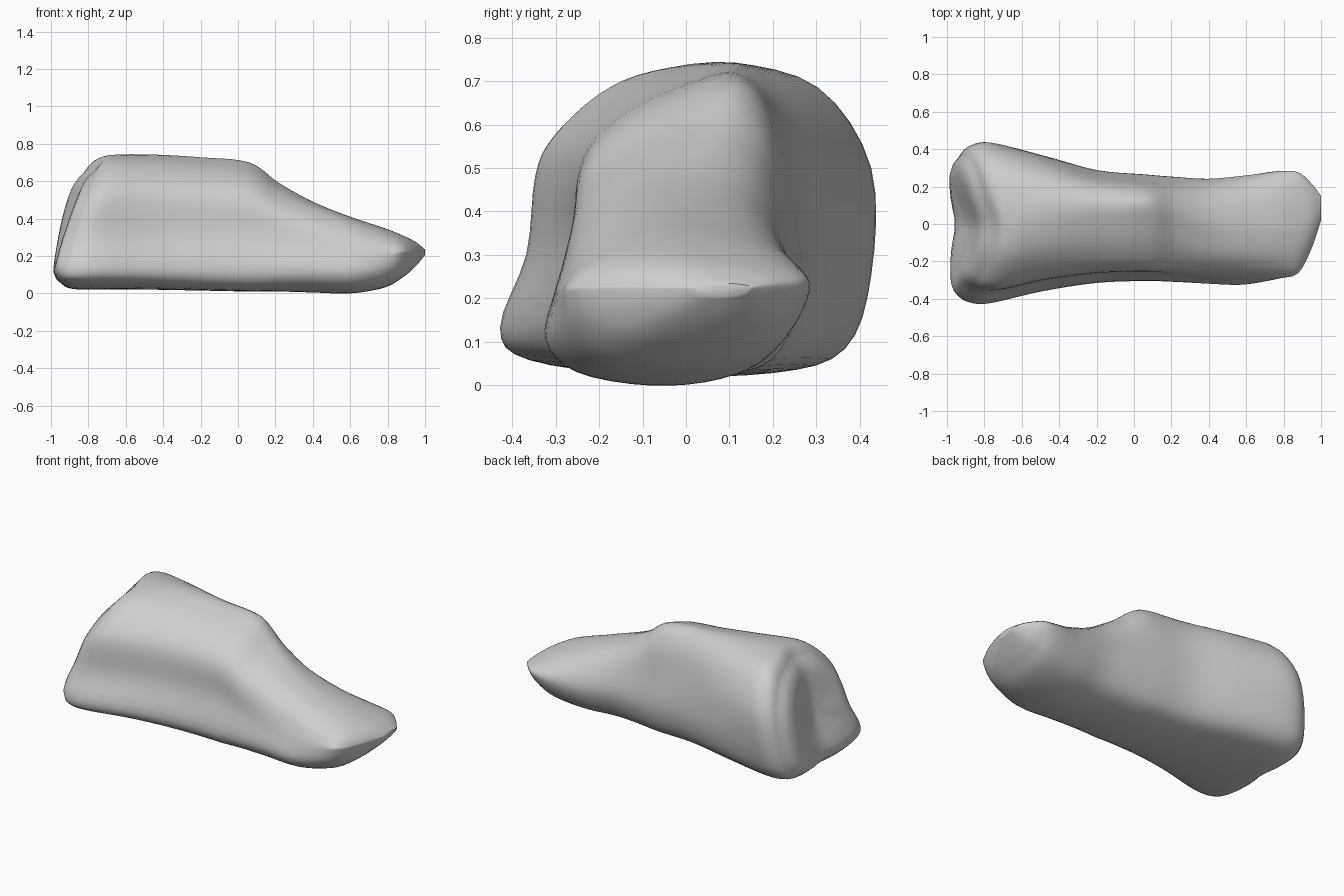
import bpy
import bmesh
from mathutils import Vector

default_cube = bpy.data.objects.get("Cube")
if default_cube:
    bpy.data.objects.remove(default_cube, do_unlink=True)

# Cross-section outlines (y, z), starting on the top ridge and going round the front
HEEL = [(.1, .74), (-.08, .722), (-.2, .67), (-.305, .57), (-.345, .48), (-.365, .3), (-.425, .13),
        (-.36, .055), (-.1, .02), (.2, .025), (.36, .08), (.42, .25), (.42, .5), (.3, .685)]
CREST = [(.12, .715), (0, .69), (-.12, .638), (-.215, .565), (-.255, .475), (-.265, .32),
         (-.31, .12), (-.24, .03), (-.08, .01), (.1, .02), (.215, .08), (.265, .24), (.235, .44),
         (.195, .62)]
WAIST = [(0, .41), (-.1, .405), (-.17, .385), (-.23, .34), (-.265, .29), (-.3, .2), (-.32, .1),
         (-.25, .03), (-.08, 0), (.08, .015), (.19, .07), (.25, .19), (.22, .3), (.13, .38)]
TOE = [(0, .32), (-.1, .315), (-.18, .295), (-.24, .265), (-.27, .235), (-.275, .215), (-.245, .15),
       (-.18, .095), (-.08, .075), (.08, .085), (.2, .13), (.27, .215), (.265, .26), (.16, .3)]

# Stations along the length: x, outline blend, y min, y max, z min, z max
STATIONS = [
    (-.97, 0, -.385, .37, .05, .67),
    (-.92, 0, -.415, .42, .025, .725),
    (-.8, 0, -.425, .435, .02, .742),
    (-.5, .35, -.36, .37, .02, .742),
    (-.2, .8, -.315, .29, .015, .727),
    (.06, 1, -.305, .265, .01, .7),
    (.22, 1.35, -.31, .252, .01, .59),
    (.4, 1.8, -.32, .242, .005, .49),
    (.6, 2.1, -.325, .26, 0, .41),
    (.78, 2.6, -.3, .285, .03, .35),
    (.88, 3, -.26, .275, .085, .31),
    (.95, 3, -.13, .215, .145, .275),
    (1, 3, .02, .15, .205, .235),
]


def spline(points, steps, closed):
    """Smooth curve through points of any dimension."""
    count = len(points)

    def pick(i):
        return points[i % count] if closed else points[min(max(i, 0), count - 1)]

    result = []
    for i in range(count if closed else count - 1):
        for s in range(steps):
            t = s / steps
            result.append(tuple(
                b + t / 2 * (c - a + t * (2 * a - 5 * b + 4 * c - d + t * (3 * b - a - 3 * c + d)))
                for a, b, c, d in zip(pick(i - 1), pick(i), pick(i + 1), pick(i + 2))))
    if not closed:
        result.append(points[-1])
    return result


def normalised(outline):
    """Smooth an outline and fit it to a unit square."""
    curve = spline(outline, 4, True)
    ys, zs = zip(*curve)
    return [((y - min(ys)) / (max(ys) - min(ys)), (z - min(zs)) / (max(zs) - min(zs)))
            for y, z in curve]


def section(station, outlines):
    """One upright ring of points."""
    x, blend, y0, y1, z0, z1 = station
    blend = min(max(blend, 0), len(outlines) - 1.001)
    index = int(blend)
    mix = blend - index
    ring = []
    for a, b in zip(outlines[index], outlines[index + 1]):
        u, v = (p + (q - p) * mix for p, q in zip(a, b))
        ring.append(Vector((x, y0 + (y1 - y0) * u, z0 + (z1 - z0) * v)))
    return ring


def leaned(p):
    """Tilt the back end forward towards the top, with a valley between its two lobes."""
    weight = min(1, max(0, -p.x)) ** 2
    tilt = p.z * (.14 + .2 * p.z) * (1 - .8 * p.y)
    valley = .04 / (1 + (p.y / .12) ** 2)
    return p + Vector((weight * (tilt + valley), 0, 0))


outlines = [normalised(shape) for shape in (HEEL, CREST, WAIST, TOE)]
rings = [section(station, outlines) for station in spline(STATIONS, 5, False)]

# Back face: rings shrinking inwards from a rounded rim
rim = rings[0]
centre = sum(rim, Vector()) / len(rim)
for scale, bulge in ((.94, .025), (.85, .042), (.7, .045), (.45, .032), (.2, .02), (.04, .018)):
    rings.insert(0, [centre.lerp(p, scale) - Vector((bulge, 0, 0)) for p in rim])

# Skin the rings and close both ends
bm = bmesh.new()
loops = [[bm.verts.new(leaned(p)) for p in ring] for ring in rings]
for first, second in zip(loops, loops[1:]):
    for i in range(len(first)):
        bm.faces.new((first[i - 1], first[i], second[i], second[i - 1]))
for end in (loops[0], loops[-1]):
    bm.faces.new(end)
bmesh.ops.recalc_face_normals(bm, faces=bm.faces)

mesh = bpy.data.meshes.new("bone_body")
bm.to_mesh(mesh)
bm.free()
bone = bpy.data.objects.new("bone_body", mesh)
bpy.context.collection.objects.link(bone)

# Plain grey surface
grey = bpy.data.materials.new("light_grey")
grey.use_nodes = True
colour = (.62, .62, .62, 1)
grey.diffuse_color = colour
grey.node_tree.nodes["Principled BSDF"].inputs["Base Color"].default_value = colour
mesh.materials.append(grey)

# Smooth shading that keeps the toe crease
bpy.ops.object.select_all(action="DESELECT")
bone.select_set(True)
bpy.context.view_layer.objects.active = bone
bpy.ops.object.shade_smooth_by_angle(angle=.9)
